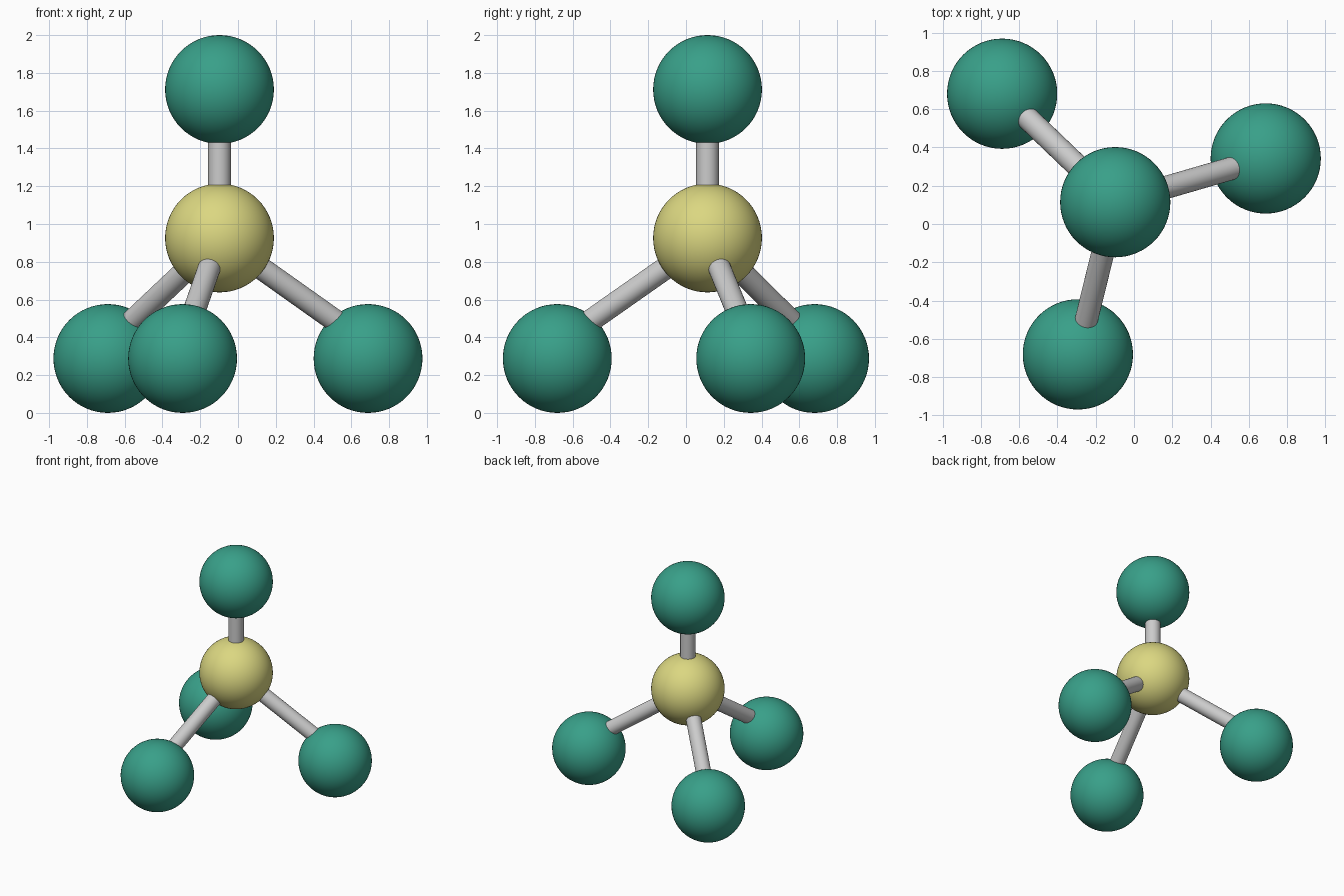
import bpy
from math import cos, sin, radians
from mathutils import Vector

if "Cube" in bpy.data.objects:
    bpy.data.objects.remove(bpy.data.objects["Cube"])

BALL_R, ROD_R = 0.288, 0.06
CX, CY = -0.098, 0.114
CORE_Z, TOP_Z, LOW_Z = 0.926, 1.712, 0.288
SPREAD = 0.819


def material(name, rgb):
    m = bpy.data.materials.new(name)
    m.diffuse_color = (*rgb, 1)
    m.use_nodes = True
    m.node_tree.nodes["Principled BSDF"].inputs["Base Color"].default_value = m.diffuse_color
    return m


def ball(name, loc, mat):
    bpy.ops.mesh.primitive_uv_sphere_add(segments=64, ring_count=32,
                                         radius=BALL_R, location=loc)
    ob = bpy.context.object
    ob.name = name
    ob.data.materials.append(mat)
    bpy.ops.object.shade_smooth()


def rod(name, a, b):
    a, b = Vector(a), Vector(b)
    d = b - a
    bpy.ops.mesh.primitive_cylinder_add(vertices=32, radius=ROD_R, depth=d.length,
                                        location=(a + b) / 2)
    ob = bpy.context.object
    ob.name = name
    ob.rotation_euler = d.to_track_quat('Z', 'Y').to_euler()
    bpy.ops.object.shade_smooth_by_angle()


teal = material("teal", (0.04, 0.35, 0.25))
straw = material("straw", (0.71, 0.68, 0.22))

# Central ball, upper ball and the upright rod between them
ball("central_ball", (CX, CY, CORE_Z), straw)
ball("upper_ball", (CX, CY, TOP_Z), teal)
rod("upper_rod", (CX, CY, CORE_Z + 0.1), (CX, CY, TOP_Z - 0.1))

# Three lower balls, with rods slightly shallower than the centre line
for i in range(3):
    a = radians(16.2 + 120 * i)

    def at(r, z):
        return (CX + r * cos(a), CY + r * sin(a), z)

    ball(f"lower_ball_{i + 1}", at(SPREAD, LOW_Z), teal)
    rod(f"lower_rod_{i + 1}", at(0.08, 0.868), at(0.76, 0.405))
